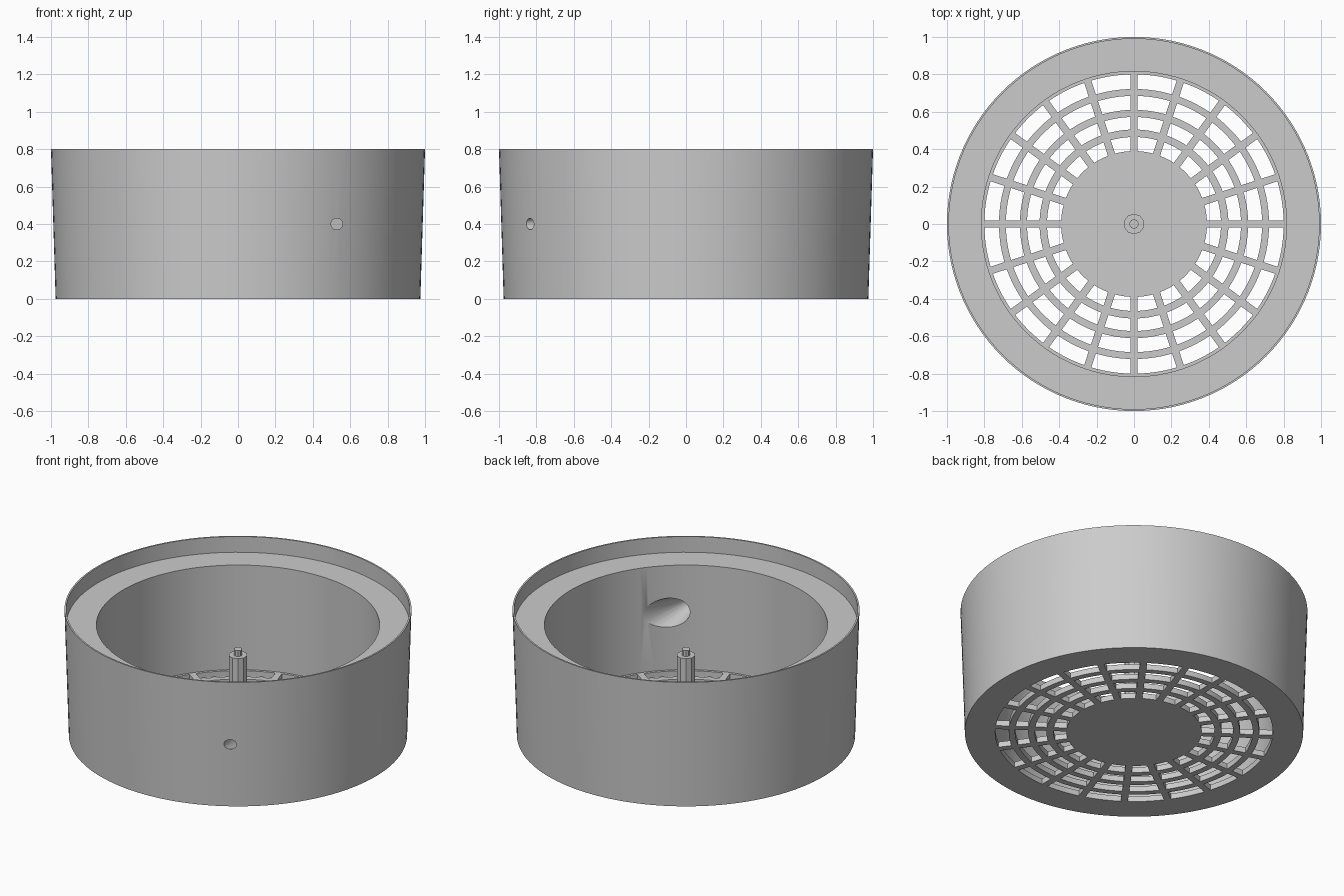
import bpy, bmesh, math
from mathutils import Matrix

cube = bpy.data.objects.get("Cube")
if cube:
    bpy.data.objects.remove(cube, do_unlink=True)

GREY = (0.6, 0.6, 0.6, 1)
mat = bpy.data.materials.new("plain grey")
mat.use_nodes = True
mat.diffuse_color = GREY
mat.node_tree.nodes["Principled BSDF"].inputs["Base Color"].default_value = GREY

FLOOR, BORE = 0.035, 0.816


def make_object(name, bm):
    bmesh.ops.recalc_face_normals(bm, faces=bm.faces[:])
    mesh = bpy.data.meshes.new(name)
    bm.to_mesh(mesh)
    bm.free()
    mesh.materials.append(mat)
    obj = bpy.data.objects.new(name, mesh)
    bpy.context.collection.objects.link(obj)
    return obj


def lathe(name, profile, sides, turn=0.0):
    """Turn a (radius, height) profile about z and cap both ends."""
    bm = bmesh.new()
    step = math.tau / sides
    rings = [[bm.verts.new((r * math.cos(i * step + turn), r * math.sin(i * step + turn), z))
              for i in range(sides)] for r, z in profile]
    for low, high in zip(rings, rings[1:]):
        for i in range(sides):
            j = (i + 1) % sides
            bm.faces.new((low[i], low[j], high[j], high[i]))
    bm.faces.new(rings[0])
    bm.faces.new(rings[-1])
    return make_object(name, bm)


def activate(obj):
    bpy.ops.object.select_all(action="DESELECT")
    obj.select_set(True)
    bpy.context.view_layer.objects.active = obj


def cut(target, cutter):
    cutter.hide_render = True
    mod = target.modifiers.new("cut", "BOOLEAN")
    mod.operation, mod.solver, mod.object = "DIFFERENCE", "EXACT", cutter
    activate(target)
    bpy.ops.object.modifier_apply(modifier=mod.name)
    bpy.data.objects.remove(cutter, do_unlink=True)


# Tapered cup with a thin rim, a ledge, a bore and a floor
housing = lathe("housing", [(0.975, 0), (1, 0.8), (0.99, 0.8), (0.99, 0.7),
                            (BORE, 0.7), (BORE, FLOOR)], 120)

# Vent openings between straight spokes and round rings
GAPS = [(0.39, 0.465), (0.505, 0.572), (0.61, 0.685), (0.722, 0.8)]
SPOKES, HALF_BAR, ARC = 20, 0.02, 6
bm = bmesh.new()
for inner, outer in GAPS:
    for s in range(SPOKES):
        outline = []
        for r, order in ((inner, range(ARC + 1)), (outer, range(ARC, -1, -1))):
            start = s * math.tau / SPOKES + math.asin(HALF_BAR / r)
            sweep = math.tau / SPOKES - 2 * math.asin(HALF_BAR / r)
            for k in order:
                a = start + sweep * k / ARC
                outline.append((r * math.cos(a), r * math.sin(a)))
        low = [bm.verts.new((x, y, -0.05)) for x, y in outline]
        high = [bm.verts.new((x, y, FLOOR + 0.05)) for x, y in outline]
        bm.faces.new(low)
        bm.faces.new(high)
        for i in range(len(low)):
            j = (i + 1) % len(low)
            bm.faces.new((low[i], low[j], high[j], high[i]))
cut(housing, make_object("vent_cutter", bm))

# Flared hole through the front wall
bm = bmesh.new()
bmesh.ops.create_cone(bm, cap_ends=True, segments=40, radius1=0.139, radius2=0.012, depth=0.45,
                      matrix=Matrix.Translation((0.523, -0.675, 0.4))
                      @ Matrix.Rotation(math.pi / 2, 4, "X"))
cut(housing, make_object("hole_cutter", bm))

# Centre post with a thin pin on top
post = lathe("centre_post", [(0.055, FLOOR / 2), (0.055, 0.51), (0.025, 0.51), (0.025, 0.547)],
             10, math.pi / 10)

for obj in (housing, post):
    activate(obj)
    bpy.ops.object.shade_smooth_by_angle(angle=math.radians(30))
